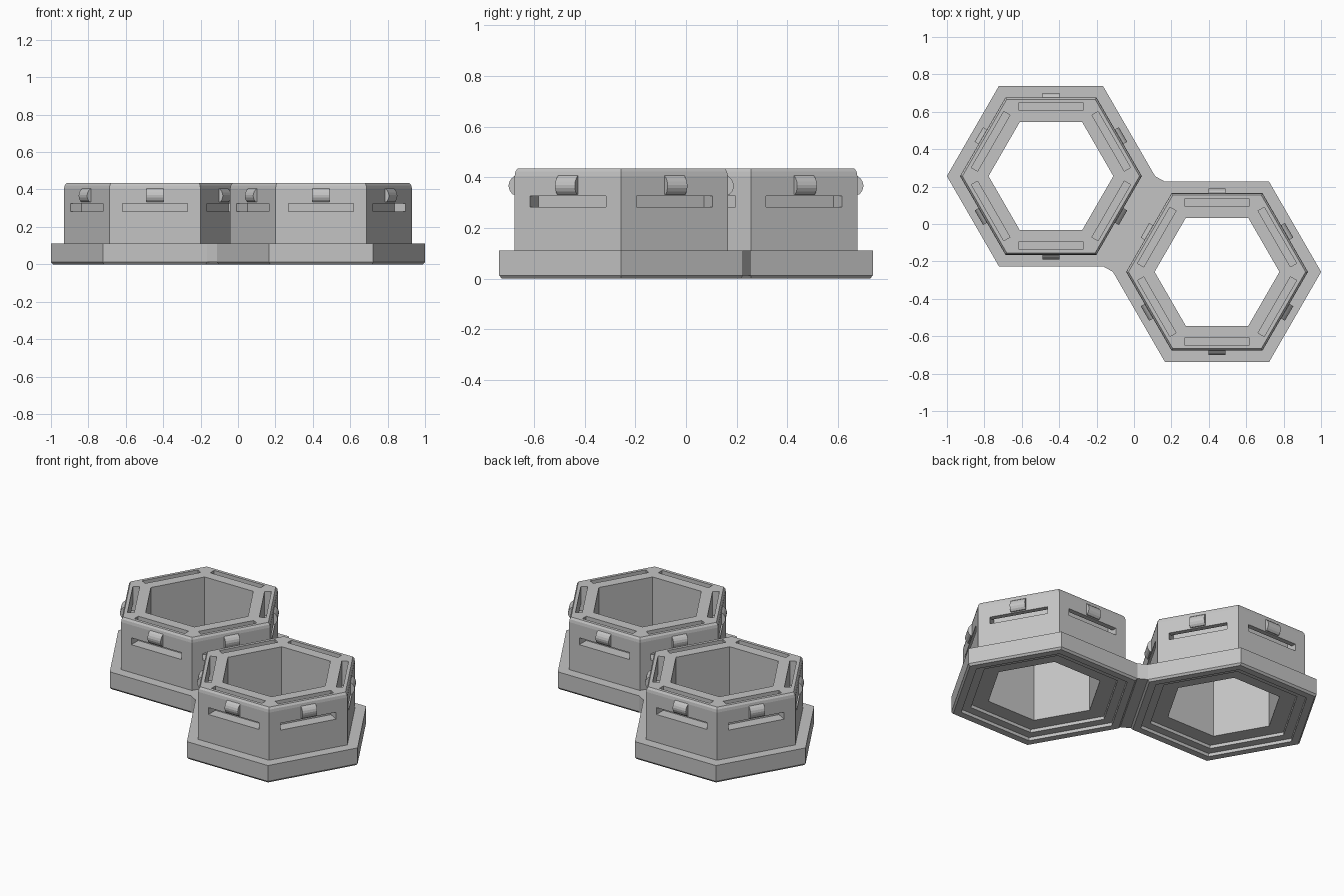
import bpy, bmesh, math
from mathutils import Matrix, Vector

if "Cube" in bpy.data.objects:
    bpy.data.objects.remove(bpy.data.objects["Cube"])

grey = bpy.data.materials.new("plain grey")
grey.use_nodes = True
grey.diffuse_color = (0.55, 0.55, 0.55, 1)
grey.node_tree.nodes["Principled BSDF"].inputs["Base Color"].default_value = (0.55, 0.55, 0.55, 1)

CENTRE = Vector((0.444, -0.256, 0))
SIDES = [math.radians(30 + 60 * k) for k in range(6)]
COS30 = math.cos(math.pi / 6)


def finish(bm, name, location):
    bmesh.ops.recalc_face_normals(bm, faces=bm.faces)
    mesh = bpy.data.meshes.new(name)
    bm.to_mesh(mesh)
    bm.free()
    mesh.materials.append(grey)
    obj = bpy.data.objects.new(name, mesh)
    obj.location = location
    bpy.context.collection.objects.link(obj)
    return obj


def hex_ring(name, profile, location):
    """Sweep a closed (apothem, height) profile round a hexagon."""
    bm = bmesh.new()
    rings = []
    for apothem, z in profile:
        r = apothem / COS30
        rings.append([bm.verts.new((r * math.cos(k * math.pi / 3), r * math.sin(k * math.pi / 3), z))
                      for k in range(6)])
    for a, b in zip(rings, rings[1:] + rings[:1]):
        for k in range(6):
            n = (k + 1) % 6
            bm.faces.new((a[k], a[n], b[n], b[k]))
    return finish(bm, name, location)


def side_prisms(name, profile, half_width, location):
    """Extrude a (distance, height) profile along each of the six walls."""
    bm = bmesh.new()
    for angle in SIDES:
        turn = Matrix.Rotation(angle, 3, 'Z')
        ends = [[bm.verts.new(turn @ Vector((d, s * half_width, z))) for d, z in profile]
                for s in (-1, 1)]
        bm.faces.new(ends[0])
        bm.faces.new(ends[1])
        for i in range(len(profile)):
            j = (i + 1) % len(profile)
            bm.faces.new((ends[0][i], ends[0][j], ends[1][j], ends[1][i]))
    return finish(bm, name, location)


# Cup section: stepped underside, flange, wall with softened rim, straight bore
CUP = [(0.289, 0.04), (0.38, 0.04), (0.38, 0.02), (0.43, 0.02), (0.43, 0),
       (0.472, 0), (0.482, 0.012), (0.482, 0.11), (0.421, 0.11), (0.421, 0.405),
       (0.418, 0.422), (0.41, 0.434), (0.289, 0.434)]
# Slot section: runs in from the wall, then up through the rim
SLOT = [(0.353, 0.283), (0.46, 0.283), (0.46, 0.326), (0.391, 0.326), (0.391, 0.47), (0.353, 0.47)]
# Rounded catch above each slot
CATCH = [(0.415, 0.332), (0.428, 0.332), (0.438, 0.343), (0.444, 0.357), (0.445, 0.37),
         (0.441, 0.384), (0.433, 0.396), (0.42, 0.407), (0.415, 0.407)]

for side, sign in (("left", 1), ("right", -1)):
    place = CENTRE * sign
    cup = hex_ring(side + "_hexagonal_cup", CUP, place)
    cutter = side_prisms(side + "_slot_cutter", SLOT, 0.173, place)
    cutter.hide_render = True
    cut = cup.modifiers.new("slots", 'BOOLEAN')
    cut.operation = 'DIFFERENCE'
    cut.solver = 'EXACT'
    cut.object = cutter
    # Bake the slots, then discard the cutter
    bpy.context.view_layer.update()
    baked = bpy.data.meshes.new_from_object(cup.evaluated_get(bpy.context.evaluated_depsgraph_get()))
    cup.modifiers.clear()
    cup.data = baked
    bpy.data.objects.remove(cutter)
    side_prisms(side + "_catches", CATCH, 0.045, place)

# Bridge joining the facing flange edges
bm = bmesh.new()
R = 0.482 / COS30
corners = [-CENTRE + Vector((R * math.cos(a), R * math.sin(a), 0)) for a in (-math.pi / 3, 0)]
corners += [-c for c in corners]
rows = [[bm.verts.new((c.x, c.y, z)) for c in corners] for z in (0.012, 0.11)]
for row in rows:
    bm.faces.new(row)
for k in range(4):
    n = (k + 1) % 4
    bm.faces.new((rows[0][k], rows[0][n], rows[1][n], rows[1][k]))
finish(bm, "flange_bridge", (0, 0, 0))
